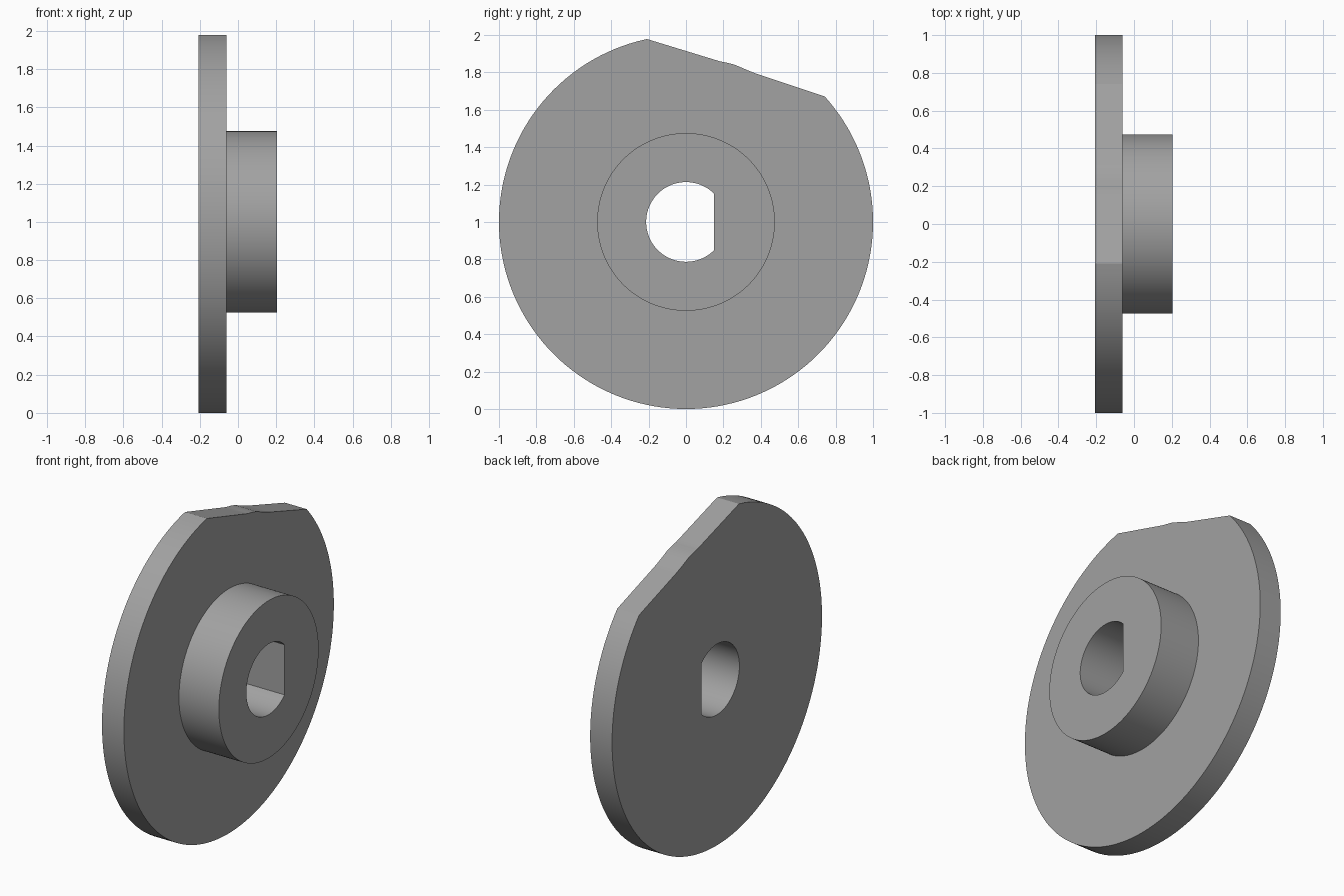
import bpy, bmesh, math

if "Cube" in bpy.data.objects:
    bpy.data.objects.remove(bpy.data.objects["Cube"])

ZC = 1.0                        # height of the shaft axis
BACK, FACE, TIP = -0.207, -0.061, 0.205
HUB_R, HOLE_R, HOLE_FLAT = 0.475, 0.213, 0.15

# Shallow cut across the rim, as (y, z) measured from the axis
CUT = [(-0.209, 0.978), (0.18, 0.859), (0.225, 0.850), (0.265, 0.839),
       (0.32, 0.815), (0.38, 0.791), (0.742, 0.671)]
CUT_ANGLES = [math.atan2(z, y) for y, z in CUT]


def rim_radius(a):
    """Round disc, trimmed by the straight runs of the cut."""
    for (y0, z0), (y1, z1), a0, a1 in zip(CUT, CUT[1:], CUT_ANGLES, CUT_ANGLES[1:]):
        if a1 <= a <= a0:
            dy, dz = y1 - y0, z1 - z0
            return (y0 * dz - z0 * dy) / (math.cos(a) * dz - math.sin(a) * dy)
    return 1.0


def hole_radius(a):
    """D-shaped bore with its flat on the +y side."""
    c = math.cos(a)
    return min(HOLE_R, HOLE_FLAT / c) if c > 0 else HOLE_R


def hub_radius(a):
    return HUB_R


# Even steps around the axis, plus every exact corner
flat_angle = math.acos(HOLE_FLAT / HOLE_R)
corners = CUT_ANGLES + [flat_angle, -flat_angle]
steps = [-math.pi + 2 * math.pi * i / 144 for i in range(144)]
angles = sorted(corners + [a for a in steps
                           if all(abs(a - c) > 0.008 for c in corners)])

# Closed sweep: bore, back, rim, face, hub side, hub end, back to the bore
sections = [(BACK, hole_radius), (BACK, rim_radius), (FACE, rim_radius),
            (FACE, hub_radius), (TIP, hub_radius), (TIP, hole_radius)]
bm = bmesh.new()
rings = [[bm.verts.new((x, f(a) * math.cos(a), ZC + f(a) * math.sin(a)))
          for a in angles] for x, f in sections]
n = len(angles)
for k, ring in enumerate(rings):
    following = rings[(k + 1) % len(rings)]
    for i in range(n):
        j = (i + 1) % n
        bm.faces.new((ring[i], ring[j], following[j], following[i]))
bmesh.ops.recalc_face_normals(bm, faces=bm.faces)

mesh = bpy.data.meshes.new("cam_disc_with_hub")
bm.to_mesh(mesh)
bm.free()
disc = bpy.data.objects.new("cam_disc_with_hub", mesh)
bpy.context.collection.objects.link(disc)

# Plain grey all over
grey = bpy.data.materials.new("grey")
grey.diffuse_color = (0.36, 0.36, 0.36, 1)
grey.use_nodes = True
grey.node_tree.nodes["Principled BSDF"].inputs["Base Color"].default_value = grey.diffuse_color
mesh.materials.append(grey)

bpy.context.view_layer.objects.active = disc
disc.select_set(True)
bpy.ops.object.shade_smooth_by_angle(angle=math.radians(25))
